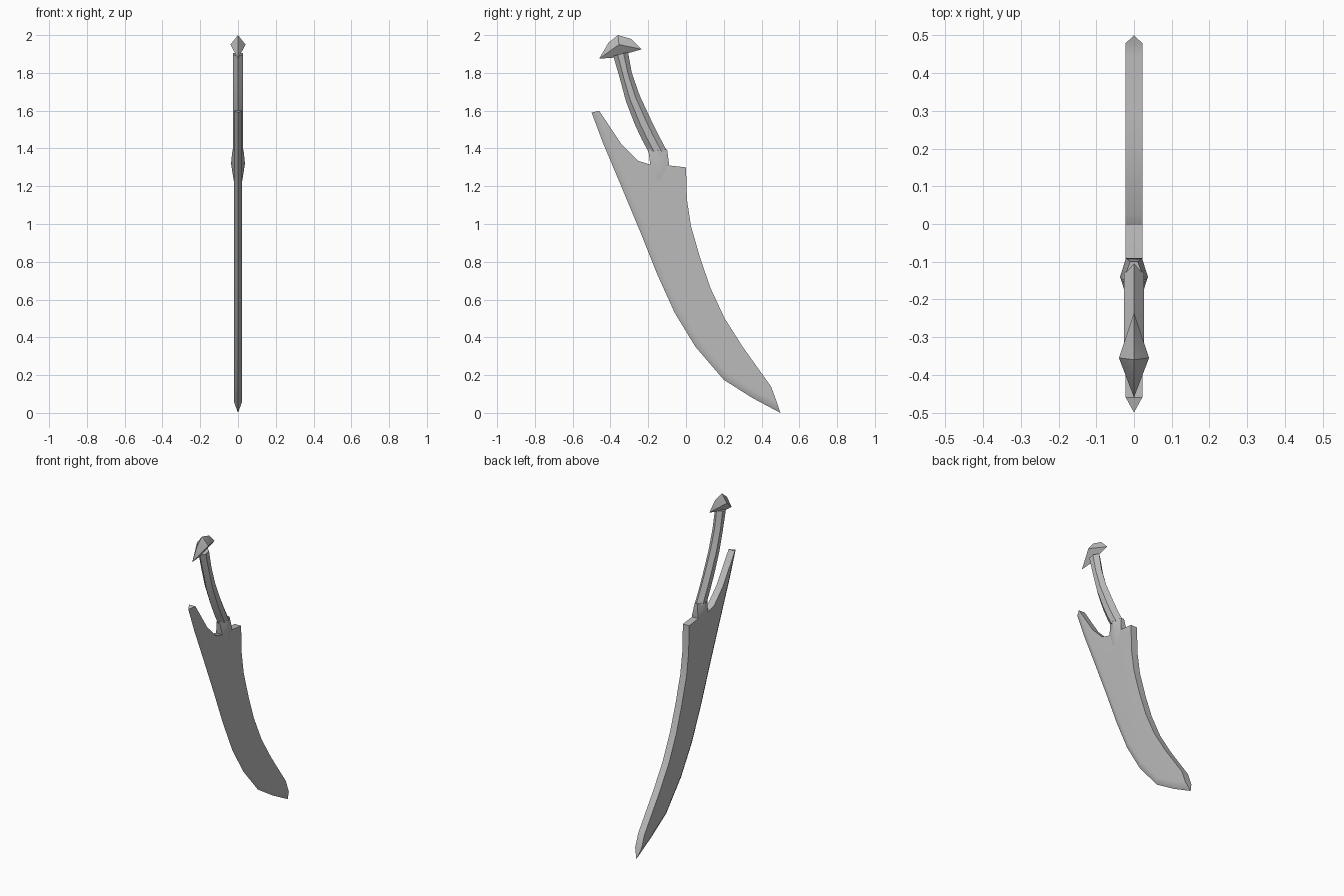
import bpy, bmesh, math
from mathutils import Vector

cube = bpy.data.objects.get("Cube")
if cube:
    bpy.data.objects.remove(cube, do_unlink=True)

steel = bpy.data.materials.new("plain grey steel")
steel.use_nodes = True
GREY = (0.5, 0.5, 0.5, 1)
steel.diffuse_color = GREY
steel.node_tree.nodes["Principled BSDF"].inputs["Base Color"].default_value = GREY


def finish(name, bm, smooth_angle):
    """Turn a bmesh into a shaded object."""
    bmesh.ops.recalc_face_normals(bm, faces=bm.faces)
    mesh = bpy.data.meshes.new(name)
    bm.to_mesh(mesh)
    bm.free()
    mesh.materials.append(steel)
    obj = bpy.data.objects.new(name, mesh)
    bpy.context.collection.objects.link(obj)
    bpy.ops.object.select_all(action='DESELECT')
    obj.select_set(True)
    bpy.context.view_layer.objects.active = obj
    bpy.ops.object.shade_smooth_by_angle(angle=math.radians(smooth_angle))
    weighted = obj.modifiers.new("Weighted normals", 'WEIGHTED_NORMAL')
    weighted.keep_sharp = True
    return obj


def loft(name, rings, smooth_angle):
    """Skin a list of equal-length rings and cap both ends."""
    bm = bmesh.new()
    loops = [[bm.verts.new(p) for p in ring] for ring in rings]
    count = len(loops[0])
    for a, b in zip(loops, loops[1:]):
        for i in range(count):
            j = (i + 1) % count
            bm.faces.new((a[i], a[j], b[j], b[i]))
    bm.faces.new(loops[0])
    bm.faces.new(loops[-1])
    return finish(name, bm, smooth_angle)


# Blade: flat slab with a bevelled cutting edge, outlined in (y, z)
HALF = 0.022
BEVEL = 0.04
edge = [(-.5, 1.59), (-.44, 1.43), (-.35, 1.217), (-.243, .96), (-.155, .74),
        (-.06, .53), (.05, .35), (.2, .175), (.35, .08), (.5, 0)]
spine = [(.45, .14), (.3, .35), (.205, .5), (.13, .66), (.075, .82),
         (.026, .99), (.005, 1.13), (0, 1.3)]
notch = [(-.09, 1.31), (-.19, 1.315), (-.255, 1.335), (-.34, 1.42)]

shoulder = [(-.46, 1.6)]
for before, here, after in zip(edge, edge[1:], edge[2:]):
    along = (Vector(after) - Vector(before)).normalized()
    shoulder.append((here[0] - along.y * BEVEL, here[1] + along.x * BEVEL))
shoulder.append((.48, .06))

bm = bmesh.new()
keen = [bm.verts.new((0, y, z)) for y, z in edge]
outline = shoulder + spine + notch
sides = [[bm.verts.new((s * HALF, y, z)) for y, z in outline] for s in (-1, 1)]
for side in sides:
    bm.faces.new(side)
    for i in range(len(edge) - 1):
        bm.faces.new((keen[i], keen[i + 1], side[i + 1], side[i]))
left, right = sides
for i in range(len(edge) - 1, len(outline)):
    j = (i + 1) % len(outline)
    bm.faces.new((left[i], left[j], right[j], right[i]))
bm.faces.new((keen[0], left[0], right[0]))
bm.faces.new((keen[-1], left[len(edge) - 1], right[len(edge) - 1]))
finish("blade", bm, 35)

# Collar: bulge that grows out of the blade at the root of the handle
collar = []
for z, y0, y1, end, wide in [(1.22, -.17, -.11, .018, .021),
                             (1.32, -.19, -.09, .021, .037),
                             (1.395, -.2, -.1, .01, .029)]:
    mid = (y0 + y1) / 2
    collar.append([(-end, y0, z), (end, y0, z), (wide, mid, z),
                   (end, y1, z), (-end, y1, z), (-wide, mid, z)])
loft("collar", collar, 35)

# Handle: curved six-sided grip with a ridge front and back
grip = [((-.2, 1.385), (-.1, 1.385)), ((-.235, 1.45), (-.145, 1.47)),
        ((-.27, 1.525), (-.18, 1.54)), ((-.318, 1.65), (-.245, 1.68)),
        ((-.35, 1.77), (-.287, 1.8)), ((-.385, 1.89), (-.307, 1.91))]
rings = []
for front, back in grip:
    front, back = Vector(front), Vector(back)
    ring = []
    for t, x in [(0, 0), (.3, 1), (.7, 1), (1, 0), (.7, -1), (.3, -1)]:
        y, z = front.lerp(back, t)
        ring.append((x * .027, y, z))
    rings.append(ring)
loft("handle", rings, 40)

# Pommel: faceted diamond cap
bm = bmesh.new()
ridge = [(-.46, 1.875), (-.41, 1.96), (-.36, 2), (-.29, 1.98),
         (-.235, 1.925), (-.39, 1.88)]
for y, z in ridge:
    bm.verts.new((0, y, z))
for s in (-1, 1):
    bm.verts.new((s * .04, -.355, 1.95))
bmesh.ops.convex_hull(bm, input=bm.verts)
finish("pommel", bm, 25)
